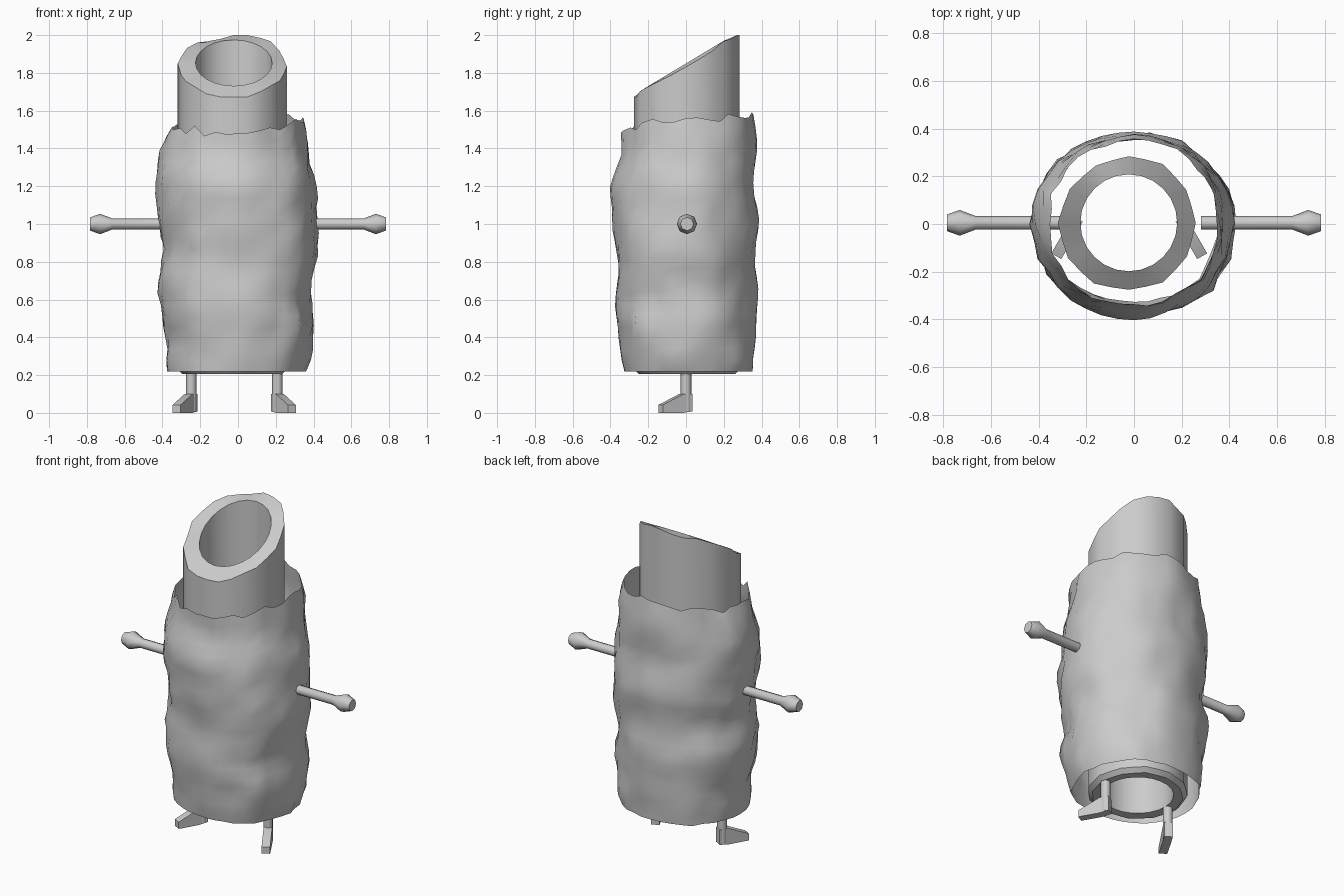
import bpy, bmesh, math, random
from mathutils import Vector, noise

if "Cube" in bpy.data.objects:
    bpy.data.objects.remove(bpy.data.objects["Cube"])

random.seed(4)


def finish(name, bm, angle=40):
    bmesh.ops.recalc_face_normals(bm, faces=bm.faces)
    me = bpy.data.meshes.new(name)
    bm.to_mesh(me)
    bm.free()
    ob = bpy.data.objects.new(name, me)
    bpy.context.collection.objects.link(ob)
    bpy.ops.object.select_all(action='DESELECT')
    ob.select_set(True)
    bpy.context.view_layer.objects.active = ob
    bpy.ops.object.shade_smooth_by_angle(angle=math.radians(angle))
    return ob


def skin(bm, loops, closed=False, caps=False):
    """Join successive rings of vertices with quads."""
    n = len(loops[0])
    for a, b in zip(loops, loops[1:] + loops[:1] if closed else loops[1:]):
        for i in range(n):
            j = (i + 1) % n
            bm.faces.new((a[i], a[j], b[j], b[i]))
    if caps:
        bm.faces.new(loops[0])
        bm.faces.new(loops[-1])


def lerp_profile(profile, z):
    for (z0, r0), (z1, r1) in zip(profile, profile[1:]):
        if z <= z1:
            t = max(0, (z - z0) / (z1 - z0))
            return r0 + (r1 - r0) * t
    return profile[-1][1]


# Hollow core tube with a slanted, roughly cut top and chamfered bottom
N = 24
outer_r = [0.287 + random.uniform(-0.012, 0.012) for _ in range(N // 2)]
bm = bmesh.new()
rings = [[] for _ in range(5)]
for i in range(N):
    a = math.tau * i / N
    k = i // 2
    ro = outer_r[k] if i % 2 == 0 else \
        0.975 * (outer_r[k] + outer_r[(k + 1) % (N // 2)]) / 2
    chip = random.uniform(-0.022, 0.0)
    # radius and height of each ring; height None follows the slanted cut
    spec = ((.203, .205, 0), (.203, None, 0), (ro, None, chip), (ro, .23, 0), (ro - .025, .205, 0))
    for ring, (r, z, drop) in zip(rings, spec):
        x, y = -0.022 + r * math.cos(a), 0.005 + r * math.sin(a)
        if z is None:
            z = min(2.0, 1.85 + 0.6 * y + drop - 0.2 * max(0, y - 0.2) * abs(x) / 0.1)
        ring.append(bm.verts.new((x, y, z)))
skin(bm, rings, closed=True)
finish("core_tube", bm, 40)

# Rough outer sleeve: an open sheet whose outline blends four side profiles
right = [(.22, .355), (.3, .395), (.5, .405), (.6, .375), (.85, .43), (1.2, .415), (1.4, .37), (1.58, .345)]
back = [(.22, .36), (.4, .37), (.6, .385), (.8, .365), (1.0, .385), (1.2, .36), (1.4, .375), (1.6, .365)]
left = [(.22, .375), (.4, .385), (.7, .43), (.85, .395), (1.0, .42), (1.3, .435), (1.42, .4), (1.53, .345)]
front = [(.22, .33), (.3, .345), (.6, .37), (.75, .365), (1.0, .39), (1.2, .40), (1.38, .335), (1.5, .34)]
sides = [right, back, left, front]
SEG, ROWS = 36, 22
bm = bmesh.new()
loops = []
for row in range(ROWS + 1):
    loop = []
    for i in range(SEG):
        a = math.tau * i / SEG
        c, s = math.cos(a), math.sin(a)
        q, f = divmod(4 * i / SEG, 1)
        w = math.sin(f * math.pi / 2) ** 2
        p0, p1 = sides[int(q) % 4], sides[(int(q) + 1) % 4]
        rim = p0[-1][0] * (1 - w) + p1[-1][0] * w
        rim += 0.05 * noise.noise((4 * c, 4 * s, 7))
        z = 0.22 + (rim - 0.24) * row / ROWS
        r = lerp_profile(p0, z) * (1 - w) + lerp_profile(p1, z) * w
        # broad folds, plus rougher texture toward the two sides
        r += 0.004 * math.sin(2 * a) ** 2 - 0.003
        r += noise.noise((1.9 * c, 1.9 * s, 4.5 * z)) * 0.018
        r += noise.noise((4.5 * c, 4.5 * s, 9 * z + 3)) * 0.014 * (0.5 + abs(c))
        # torn ridge at the front right
        r += 0.04 * math.exp(-((a - 5.6) / 0.13) ** 2) * max(0, 0.4 + noise.noise((0, 5, 5 * z)))
        loop.append(bm.verts.new((r * c, r * s, z)))
    loops.append(loop)
skin(bm, loops)
finish("rough_sleeve", bm, 50)

# Arms: thin rods with club-shaped hands, mirrored left and right
for side, name in ((1, "right_arm"), (-1, "left_arm")):
    bm = bmesh.new()
    loops = []
    for x, r in ((.28, .029), (.665, .029), (.73, .054), (.783, .035)):
        loops.append([bm.verts.new((side * x, .005 + r * math.cos(math.tau * k / 8),
                                    1.0 + r * math.sin(math.tau * k / 8)))
                      for k in range(8)])
    skin(bm, loops, caps=True)
    finish(name, bm, 50)

# Legs with wedge feet turned outward
foot = [(-.026, .008), (.03, 0), (.155, 0), (.155, .042), (.028, .1), (-.026, .1)]
for side, name in ((1, "right"), (-1, "left")):
    cx = -0.02 + side * 0.228
    bm = bmesh.new()
    loops = [[bm.verts.new((cx + .028 * math.cos(math.tau * k / 8),
                            .028 * math.sin(math.tau * k / 8), z))
              for k in range(8)] for z in (.01, .22)]
    skin(bm, loops, caps=True)
    finish(name + "_leg", bm, 50)

    ahead = Vector((side * 0.5, -0.87, 0))
    across = Vector((0.87, side * 0.5, 0))
    bm = bmesh.new()
    loops = [[bm.verts.new(Vector((cx, 0, z)) + ahead * d + across * w)
              for d, z in foot] for w in (-.024, .024)]
    skin(bm, loops, caps=True)
    finish(name + "_foot", bm, 50)
